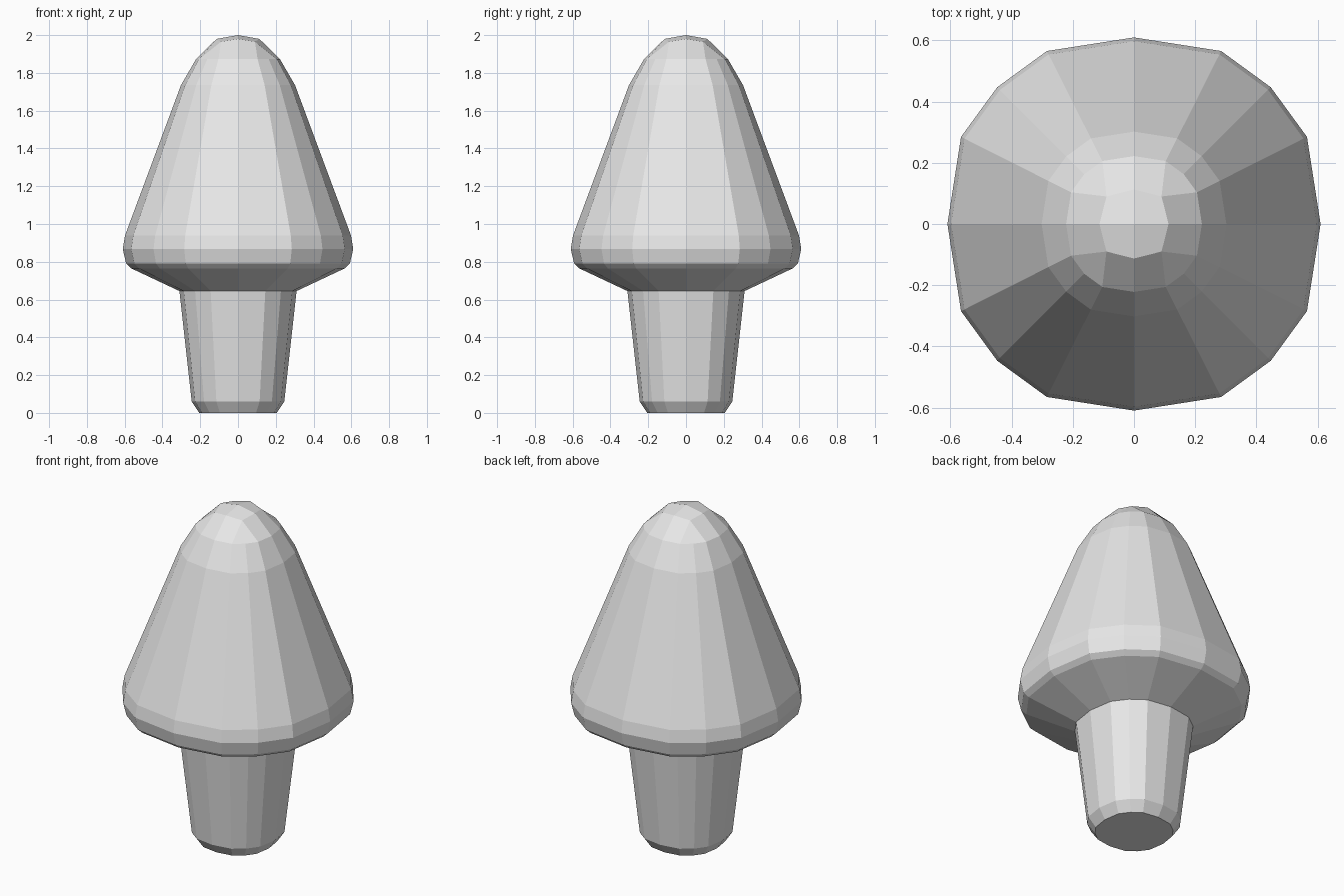
import bpy
import bmesh

cube = bpy.data.objects.get("Cube")
if cube:
    bpy.data.objects.remove(cube, do_unlink=True)

grey = bpy.data.materials.new("plain grey")
grey.use_nodes = True
grey.diffuse_color = (0.8, 0.8, 0.8, 1)
grey.node_tree.nodes["Principled BSDF"].inputs["Base Color"].default_value = (0.8, 0.8, 0.8, 1)

# One quarter of the sixteen-sided cross-section, at radius 1
QUARTER = [(1, 0), (0.927, 0.467), (0.733, 0.733), (0.467, 0.927)]


def turn(x, y, k):
    """Rotate a point by k quarter turns."""
    for _ in range(k):
        x, y = -y, x
    return x, y


def loft(bm, profile):
    """Stack rings from (radius, height) pairs and join them with quads."""
    rings = []
    for r, z in profile:
        rings.append([bm.verts.new((*turn(x * r, y * r, k), z))
                      for k in range(4) for x, y in QUARTER])
    for low, high in zip(rings, rings[1:]):
        for i in range(16):
            j = (i + 1) % 16
            bm.faces.new((low[i], low[j], high[j], high[i]))
    return rings


def finish(bm, name):
    mesh = bpy.data.meshes.new(name)
    bm.to_mesh(mesh)
    bm.free()
    mesh.materials.append(grey)
    obj = bpy.data.objects.new(name, mesh)
    bpy.context.collection.objects.link(obj)
    return obj


# Stem: tapered, with a bevelled foot and flat base
bm = bmesh.new()
stem_rings = loft(bm, [(0.205, 0.0), (0.245, 0.06), (0.31, 0.645)])
bm.faces.new(stem_rings[0][::-1])
finish(bm, "stem")

# Canopy: sloped underside, rounded rim, long cone and shoulder
bm = bmesh.new()
ring = loft(bm, [(0.31, 0.645), (0.565, 0.765), (0.592, 0.79), (0.61, 0.867),
                 (0.598, 0.94), (0.302, 1.735), (0.222, 1.873)])[-1]

# Rounded tip: sixteen sides reduce to eight, then to a peak
peak = bm.verts.new((0, 0, 2.0))
axis = [bm.verts.new((*turn(0.113, 0, k), 1.98)) for k in range(4)]
diag = [bm.verts.new((*turn(0.09, 0.09, k), 1.965)) for k in range(4)]
for k in range(4):
    a, d, b = axis[k], diag[k], axis[(k + 1) % 4]
    r = [ring[(4 * k + i) % 16] for i in range(5)]
    bm.faces.new((a, r[0], r[1], d))
    bm.faces.new((d, r[1], r[2], r[3]))
    bm.faces.new((d, r[3], r[4], b))
    bm.faces.new((peak, a, d, b))
finish(bm, "canopy")
